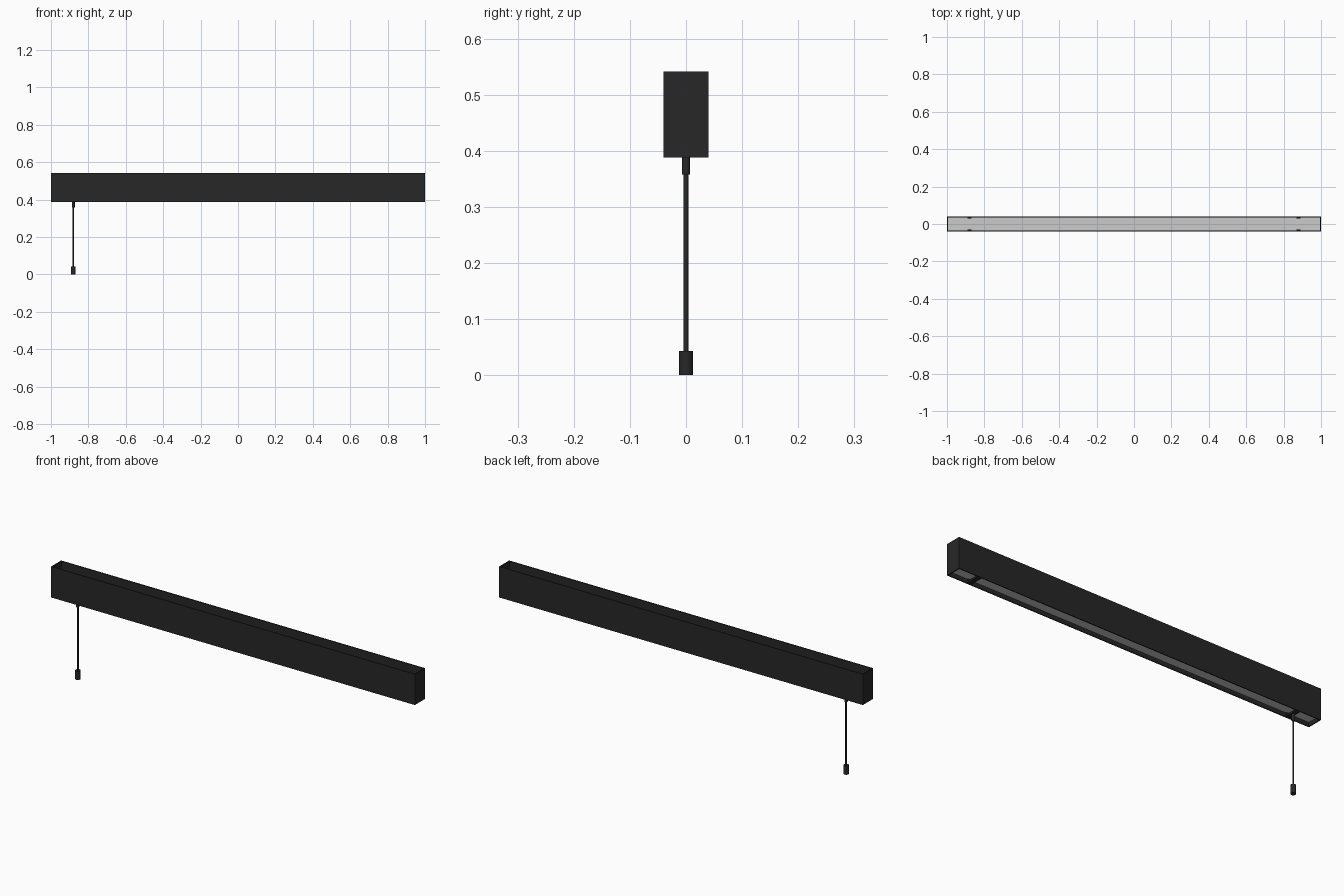
import bpy, bmesh
from mathutils import Matrix

if "Cube" in bpy.data.objects:
    bpy.data.objects.remove(bpy.data.objects["Cube"])

black = bpy.data.materials.new("black_metal")
black.diffuse_color = (0.02, 0.02, 0.02, 1)
black.use_nodes = True
black.node_tree.nodes["Principled BSDF"].inputs["Base Color"].default_value = black.diffuse_color

Z0, Z1 = 0.388, 0.541      # bottom and top of the housing
HALF_W, WALL = 0.04, 0.005
CORD_X = -0.88


def box(name, x, y, z, mat=black):
    """Box from (min, max) ranges."""
    bm = bmesh.new()
    size = [r[1] - r[0] for r in (x, y, z)]
    mid = [(r[1] + r[0]) / 2 for r in (x, y, z)]
    bmesh.ops.create_cube(bm, size=1, matrix=Matrix.Translation(mid) @ Matrix.Diagonal((*size, 1)))
    return finish(name, bm, mat)


def finish(name, bm, mat):
    bmesh.ops.recalc_face_normals(bm, faces=bm.faces)
    me = bpy.data.meshes.new(name)
    bm.to_mesh(me)
    bm.free()
    ob = bpy.data.objects.new(name, me)
    bpy.context.collection.objects.link(ob)
    if mat:
        me.materials.append(mat)
    return ob


def rod(name, radius, z0, z1, sides=24):
    bpy.ops.mesh.primitive_cylinder_add(vertices=sides, radius=radius, depth=z1 - z0,
                                        location=(CORD_X, 0, (z0 + z1) / 2))
    ob = bpy.context.object
    ob.name = name
    ob.data.materials.append(black)
    bpy.ops.object.shade_smooth_by_angle()
    return ob


# Housing: rectangular frame, open at top and bottom
bm = bmesh.new()
rings = []
for inset in (0, WALL):
    hx, hy = 1 - inset, HALF_W - inset
    for z in (Z0, Z1):
        rings.append([bm.verts.new((sx * hx, sy * hy, z))
                      for sx, sy in ((-1, -1), (1, -1), (1, 1), (-1, 1))])
out_lo, out_hi, in_lo, in_hi = rings
for a, b in ((out_lo, out_hi), (out_hi, in_hi), (in_hi, in_lo), (in_lo, out_lo)):
    for i in range(4):
        j = (i + 1) % 4
        bm.faces.new((a[i], a[j], b[j], b[i]))
finish("housing", bm, black)

# Grey diffuser panel recessed in the underside
box("diffuser", (-0.995, 0.995), (-0.035, 0.035), (0.408, 0.413), None)

# Bracket at each end: bar under the panel with tabs clipping over its edges
for side, s in (("left", -1), ("right", 1)):
    xr = (s * 0.88 - 0.011, s * 0.88 + 0.011)
    box(side + "_bracket_bar", xr, (-0.035, 0.035), (0.390, 0.398))
    for end, t in (("front", -1), ("back", 1)):
        y = sorted((t * 0.030, t * 0.0355))
        box(f"{side}_{end}_bracket_tab", xr, y, (0.394, 0.425))

# Pull cord
rod("cord_socket", 0.0075, 0.358, 0.392)
rod("cord", 0.0042, 0.04, 0.36, 16)
rod("cord_handle", 0.0125, 0.0, 0.043)
